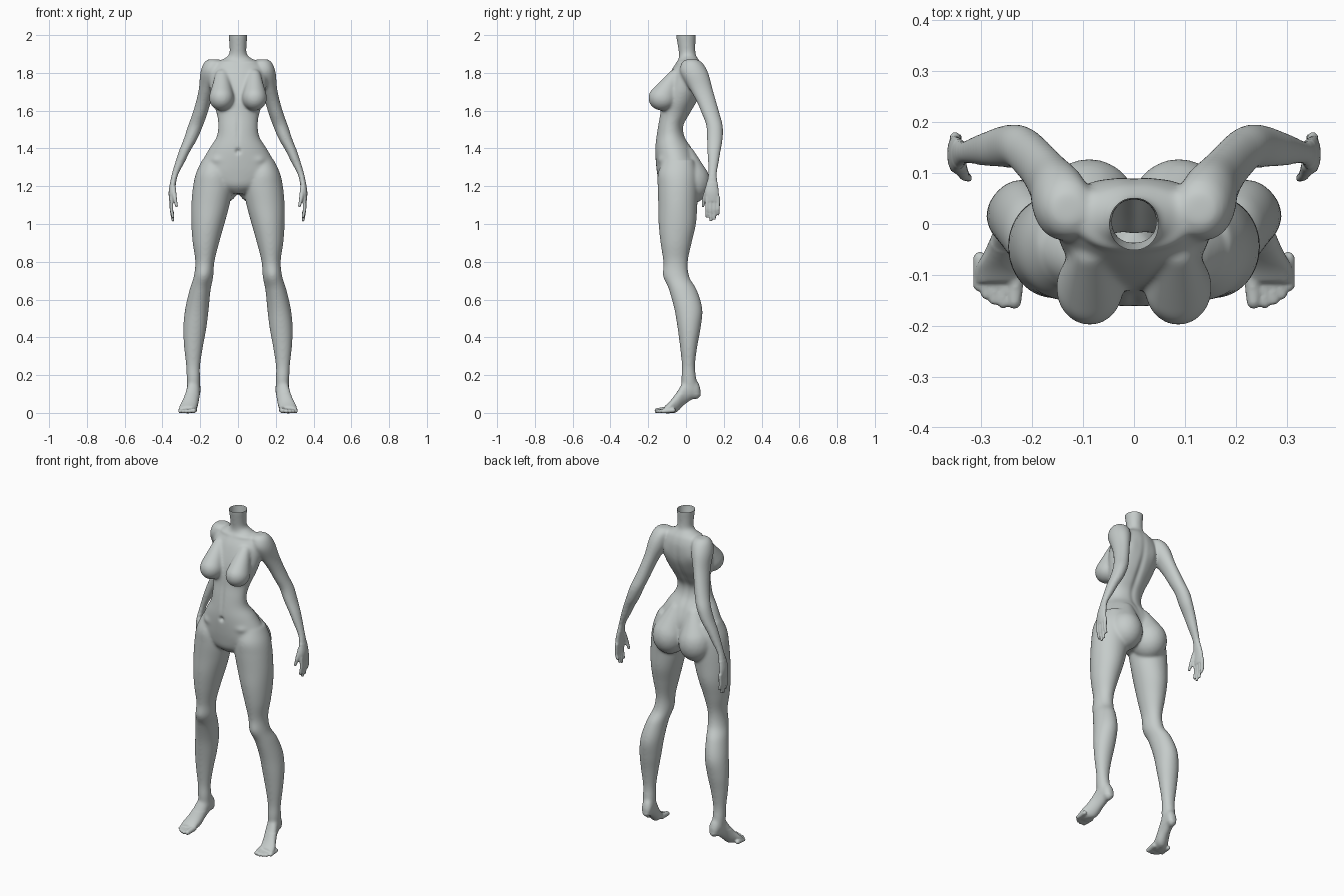
import bpy, bmesh, math
from mathutils import Vector

cube = bpy.data.objects.get("Cube")
if cube:
    bpy.data.objects.remove(cube, do_unlink=True)

SIDES, STEPS = 40, 6
bm = bmesh.new()

# unit sphere points shared by all rounded masses
ball = bmesh.new()
bmesh.ops.create_icosphere(ball, subdivisions=3, radius=1)
BALL = [v.co.copy() for v in ball.verts]
ball.free()


def spline(rows):
    """Smoothly interpolate rows of numbers."""
    out = []
    for i in range(len(rows) - 1):
        a, b, c, d = (rows[max(0, min(len(rows) - 1, i + k))] for k in (-1, 0, 1, 2))
        for s in range(STEPS):
            t = s / STEPS
            out.append([q + t * (r - p) / 2
                        + t * t * (p - 2.5 * q + 2 * r - w / 2)
                        + t ** 3 * (1.5 * (q - r) + (w - p) / 2)
                        for p, q, r, w in zip(a, b, c, d)])
    return out + [list(rows[-1])]


def loft(rows, along_y=False):
    """Skin ellipses given as (station, min u, max u, min v, max v)."""
    rings = []
    for st, u0, u1, v0, v1 in spline(rows):
        ring = []
        for k in range(SIDES):
            a = 2 * math.pi * k / SIDES
            u = (u0 + u1) / 2 + (u1 - u0) / 2 * math.cos(a)
            v = (v0 + v1) / 2 + (v1 - v0) / 2 * math.sin(a)
            ring.append(bm.verts.new((u, st, v) if along_y else (u, v, st)))
        rings.append(ring)
    for lo, hi in zip(rings, rings[1:]):
        for k in range(SIDES):
            n = (k + 1) % SIDES
            bm.faces.new((lo[k], lo[n], hi[n], hi[k]))
    bm.faces.new(rings[0])
    bm.faces.new(rings[-1])


def mass(*blobs):
    """Convex hull round ellipsoids given as (centre, radii)."""
    verts = []
    for centre, radii in blobs:
        for p in BALL:
            verts.append(bm.verts.new([c + r * q for c, r, q in zip(centre, radii, p)]))
    bmesh.ops.convex_hull(bm, input=verts)
    loose = [v for v in verts if v.is_valid and not v.link_faces]
    bmesh.ops.delete(bm, geom=loose, context='VERTS')


def digit(*points):
    """Finger or toe: a chain of capsules through (centre, radius)."""
    for (p, r), (q, s) in zip(points, points[1:]):
        mass((p, (r,) * 3), (q, (s,) * 3))


# leg, hip to ankle
loft([(1.34, .07, .19, -.12, .04), (1.27, .04, .222, -.148, .06),
      (1.2, .027, .238, -.15, .065), (1.1, .045, .247, -.147, .06),
      (1.0, .072, .247, -.145, .053), (.9, .1, .24, -.135, .03),
      (.8, .125, .226, -.12, .01), (.72, .131, .235, -.115, .018),
      (.65, .145, .257, -.09, .058), (.55, .155, .28, -.062, .087),
      (.45, .167, .29, -.045, .078), (.35, .185, .286, -.032, .06),
      (.25, .2, .275, -.022, .048), (.18, .2, .272, -.025, .055),
      (.12, .2, .268, -.02, .06)])

# foot, heel to ball
loft([(.077, .212, .242, .09, .13), (.06, .198, .258, .075, .17),
      (.03, .198, .265, .07, .18), (-.01, .202, .275, .042, .17),
      (-.05, .21, .292, .004, .108), (-.085, .218, .31, -.002, .062),
      (-.115, .222, .312, -.002, .034)], along_y=True)

# toes
for x, tip, r in ((.235, -.153, .014), (.257, -.156, .0105), (.275, -.15, .01),
                  (.291, -.139, .01), (.306, -.122, .01)):
    digit(((x - .003, tip + .055, r + .004), r + .003), ((x, tip, r - .002), r))

# arm, shoulder to knuckles
loft([(1.872, .1, .16, .0, .06), (1.85, .08, .183, -.025, .09),
      (1.8, .09, .2, -.03, .118), (1.72, .118, .207, .015, .14),
      (1.65, .142, .222, .055, .16), (1.58, .163, .243, .085, .18),
      (1.52, .185, .265, .107, .195), (1.45, .215, .288, .11, .195),
      (1.39, .25, .312, .112, .185), (1.33, .28, .332, .115, .175),
      (1.27, .312, .35, .117, .165), (1.23, .325, .358, .11, .167),
      (1.17, .335, .367, .1, .174), (1.12, .338, .364, .104, .178)])

# fingers and thumb
for y, tip in ((.111, 1.038), (.131, 1.02), (.151, 1.028), (.17, 1.053)):
    digit(((.351, y, 1.14), .011), ((.353, y, 1.08), .0095), ((.345, y, tip), .008))
digit(((.342, .115, 1.19), .014), ((.334, .096, 1.135), .011), ((.325, .09, 1.095), .008))

# bust
mass(((.087, -.125, 1.667), (.067, .075, .068)), ((.085, -.06, 1.79), (.035, .03, .03)))

# buttock
mass(((.088, .022, 1.22), (.1, .107, .115)), ((.06, 0, 1.37), (.045, .045, .045)))

# mirror the paired parts to the other side
copy = bmesh.ops.duplicate(bm, geom=bm.verts[:] + bm.edges[:] + bm.faces[:])["geom"]
for v in copy:
    if isinstance(v, bmesh.types.BMVert):
        v.co.x *= -1

# torso and neck, from half widths
torso = [(2.07, .051, -.055, .053), (2.0, .05, -.053, .053), (1.95, .046, -.045, .05),
         (1.9, .047, -.038, .052), (1.875, .075, -.04, .065), (1.85, .12, -.055, .08),
         (1.8, .15, -.085, .092), (1.72, .15, -.115, .087), (1.65, .135, -.13, .06),
         (1.58, .112, -.138, .02), (1.52, .105, -.149, -.012), (1.46, .114, -.158, -.005),
         (1.4, .152, -.163, .032), (1.33, .19, -.16, .06), (1.26, .21, -.152, .065),
         (1.2, .15, -.138, .055), (1.16, .05, -.1, .03)]
loft([(z, -w, w, y0, y1) for z, w, y0, y1 in torso])

# fuse everything into one skin
bmesh.ops.recalc_face_normals(bm, faces=bm.faces[:])
mesh = bpy.data.meshes.new("body")
bm.to_mesh(mesh)
bm.free()
body = bpy.data.objects.new("body", mesh)
bpy.context.collection.objects.link(body)
fuse = body.modifiers.new("fuse", 'REMESH')
fuse.mode = 'VOXEL'
fuse.voxel_size = .005
graph = bpy.context.evaluated_depsgraph_get()
skin = bpy.data.meshes.new_from_object(body.evaluated_get(graph))
body.modifiers.clear()
body.data = skin
skin.name = "body"

# soften the joins, keeping hands and toes crisp
bm = bmesh.new()
bm.from_mesh(skin)
soft = [v for v in bm.verts
        if v.co.z > .1 and not (abs(v.co.x) > .3 and v.co.z < 1.22)]
for i in range(20):
    bmesh.ops.smooth_vert(bm, verts=soft if i > 1 else bm.verts[:], factor=.5,
                          use_axis_x=True, use_axis_y=True, use_axis_z=True)

# surface detail: (centre, reach, push along the normal)
details = [((0, -.163, 1.385), (.014, .03, .014), -.012),   # navel
           ((0, .05, 1.6), (.018, .11, .2), -.008),         # spine
           ((0, -.15, 1.5), (.012, .04, .08), -.004),       # belly line
           ((.12, -.14, 1.34), (.03, .04, .02), .006),      # hip bone
           ((.185, -.115, .73), (.03, .04, .04), .006),     # kneecap
           ((.085, .09, 1.75), (.035, .05, .05), .006),     # shoulder blade
           ((.07, -.03, 1.855), (.05, .05, .01), .004)]     # collar bone
bm.normal_update()
for v in bm.verts:
    p = Vector((abs(v.co.x), v.co.y, v.co.z))
    push = sum(amount * math.exp(-sum(((a - b) / r) ** 2 for a, b, r in zip(p, c, reach)))
               for c, reach, amount in details)
    v.co += v.normal * push

# open neck
bmesh.ops.bisect_plane(bm, geom=bm.verts[:] + bm.edges[:] + bm.faces[:],
                       plane_co=(0, 0, 2), plane_no=(0, 0, 1), clear_outer=True)
for f in bm.faces:
    f.smooth = True
bm.to_mesh(skin)
bm.free()

# single flat colour
grey = bpy.data.materials.new("pale_grey")
grey.use_nodes = True
colour = (.56, .6, .59, 1)
grey.diffuse_color = colour
grey.node_tree.nodes["Principled BSDF"].inputs["Base Color"].default_value = colour
skin.materials.clear()
skin.materials.append(grey)
